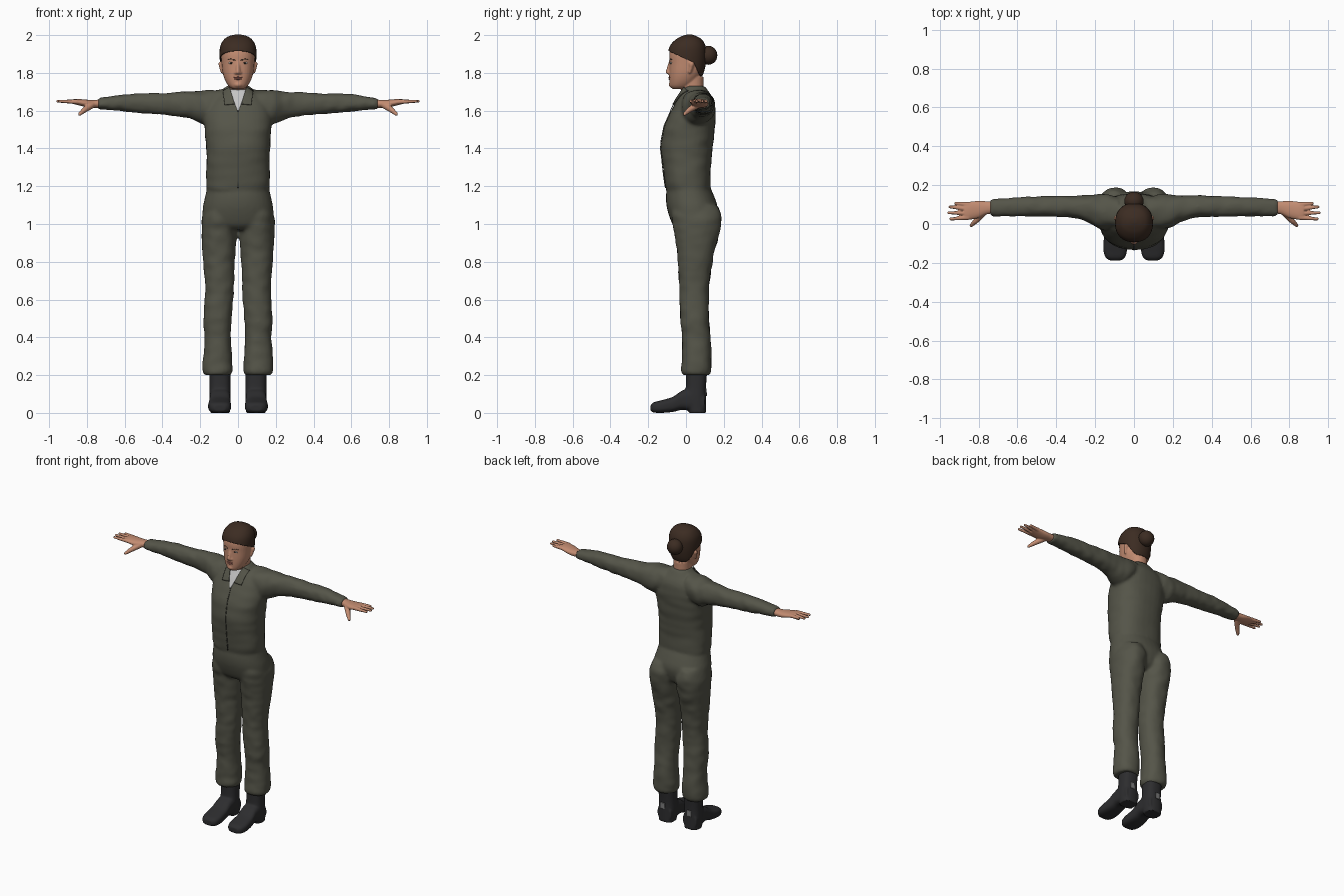
import bpy
import bmesh
import math
from mathutils import Matrix, Vector, noise
from mathutils.bvhtree import BVHTree

default_cube = bpy.data.objects.get("Cube")
if default_cube:
    bpy.data.objects.remove(default_cube, do_unlink=True)


def material(name, red, green, blue):
    mat = bpy.data.materials.new(name)
    mat.use_nodes = True
    mat.diffuse_color = (red, green, blue, 1)
    shader = mat.node_tree.nodes["Principled BSDF"]
    shader.inputs["Base Color"].default_value = (red, green, blue, 1)
    shader.inputs["Roughness"].default_value = 0.8
    return mat


OLIVE = material("olive cloth", .09, .09, .066)
SEAM = material("dark olive seam", .06, .06, .045)
SKIN = material("skin", .54, .26, .165)
LIPS = material("lips", .36, .13, .1)
HAIR = material("brown hair", .045, .025, .016)
BOOT = material("black leather", .026, .026, .028)
SHIRT = material("pale grey shirt", .55, .55, .55)
EYE = material("eye white", .6, .56, .52)
IRIS = material("dark iris", .03, .02, .015)
TAB = material("grey tab", .2, .2, .2)


def spline(rows, steps=6):
    """Smoothly interpolate the rows of a loft."""
    last = len(rows) - 1
    for i in range(last):
        quad = [rows[min(max(i + k, 0), last)] for k in (-1, 0, 1, 2)]
        for j in range(steps):
            u = j / steps
            yield [.5 * (2*b + (c - a)*u + (2*a - 5*b + 4*c - d)*u*u
                         + (3*b - a - 3*c + d)*u**3) for a, b, c, d in zip(*quad)]
    yield rows[last]


def tube(bm, axis, rows, side=1, power=2.2, wrinkle=0.0, sides=32):
    """Loft rows of (position, centre, half width, low, high) along an axis."""
    rings = []
    for t, centre, half, low, high in spline(rows):
        ring = []
        for k in range(sides):
            angle = math.tau * k / sides
            c, s = math.cos(angle), math.sin(angle)
            c = math.copysign(abs(c) ** (2 / power), c)
            s = math.copysign(abs(s) ** (2 / power), s)
            mid, tall = (low + high) / 2, (high - low) / 2
            grow = 1 + wrinkle * noise.noise(Vector((c, s, t * 17 + side)) * 1.3)
            a, b = centre + half * c * grow, mid + tall * s * grow
            x, y, z = {"x": (t, a, b), "y": (a, t, b), "z": (a, b, t)}[axis]
            ring.append(bm.verts.new((x * side, y, z)))
        rings.append(ring)
    for r, q in zip(rings, rings[1:]):
        for k in range(sides):
            n = (k + 1) % sides
            bm.faces.new((r[k], r[n], q[n], q[k]))
    bm.faces.new(rings[0])
    bm.faces.new(rings[-1])


def blob(bm, centre, size):
    matrix = Matrix.Translation(centre) @ Matrix.Diagonal((*size, 1))
    bmesh.ops.create_uvsphere(bm, u_segments=20, v_segments=12, radius=1, matrix=matrix)


def beads(bm, start, end, r_start, r_end, count=12):
    """A tapered round limb made of overlapping balls."""
    for i in range(count):
        u = i / (count - 1)
        r = r_start + (r_end - r_start) * u
        blob(bm, Vector(start).lerp(Vector(end), u), (r, r, r))


def finish(name, bm, mat, voxel=0, relax=2, thickness=0):
    bmesh.ops.recalc_face_normals(bm, faces=bm.faces[:])
    for face in bm.faces:
        face.smooth = True
    mesh = bpy.data.meshes.new(name)
    bm.to_mesh(mesh)
    bm.free()
    mesh.materials.append(mat)
    obj = bpy.data.objects.new(name, mesh)
    bpy.context.collection.objects.link(obj)
    if voxel:
        remesh = obj.modifiers.new("blend", "REMESH")
        remesh.mode = "VOXEL"
        remesh.voxel_size = voxel
        remesh.use_smooth_shade = True
        soften = obj.modifiers.new("soften", "SMOOTH")
        soften.iterations = relax
    if thickness:
        solid = obj.modifiers.new("thickness", "SOLIDIFY")
        solid.thickness = thickness
        solid.offset = 0
    return obj


def patch(name, tree, corners, mat, lift=.005, facing=-1, cells=10):
    """Lay a thin four-cornered (x, z) plate over a surface."""
    bm = bmesh.new()
    p, q, r, s = (Vector(c) for c in corners)
    grid = []
    for i in range(cells + 1):
        left, right = p.lerp(s, i / cells), q.lerp(r, i / cells)
        row = []
        for j in range(cells + 1):
            x, z = left.lerp(right, j / cells)
            hit = tree.ray_cast(Vector((x, facing, z)), Vector((0, -facing, 0)))[0]
            if hit is None:
                hit = tree.find_nearest(Vector((x, facing * .1, z)))[0]
            row.append(bm.verts.new(hit + Vector((0, facing * lift, 0))))
        grid.append(row)
    for a, b in zip(grid, grid[1:]):
        for j in range(cells):
            bm.faces.new((a[j], b[j], b[j + 1], a[j + 1]))
    return finish(name, bm, mat, thickness=.004)


# Coverall: jacket, hips, sleeves and trouser legs blended into one skin
suit = bmesh.new()
tube(suit, "z", [(1.17, 0, .157, -.1, .12), (1.2, 0, .168, -.11, .13),
                 (1.3, 0, .168, -.122, .132), (1.4, 0, .168, -.132, .142),
                 (1.5, 0, .177, -.12, .152), (1.58, 0, .18, -.088, .157),
                 (1.65, 0, .15, -.052, .15), (1.7, 0, .088, -.024, .12),
                 (1.73, 0, .064, -.01, .1)], power=2.4, wrinkle=.03)
tube(suit, "z", [(1.22, 0, .158, -.095, .115), (1.15, 0, .173, -.106, .148),
                 (1.08, 0, .187, -.1, .168), (1.0, 0, .182, -.072, .15),
                 (.97, 0, .12, -.04, .12)])
for side in (1, -1):
    tube(suit, "x", [(.08, .06, .08, 1.57, 1.712), (.17, .065, .09, 1.53, 1.707),
                     (.25, .08, .067, 1.555, 1.702), (.33, .09, .057, 1.572, 1.697),
                     (.45, .09, .053, 1.583, 1.692), (.53, .09, .051, 1.588, 1.692),
                     (.62, .088, .048, 1.598, 1.685), (.7, .085, .046, 1.605, 1.672),
                     (.74, .085, .043, 1.608, 1.667)], side, wrinkle=.09)
    tube(suit, "z", [(1.1, .095, .075, -.07, .165), (1.03, .1, .092, -.075, .188),
                     (.95, .1, .093, -.06, .175), (.85, .101, .088, -.047, .15),
                     (.75, .1, .08, -.04, .132), (.65, .098, .076, -.035, .122),
                     (.5, .108, .075, -.03, .122), (.4, .107, .07, -.02, .13),
                     (.28, .108, .078, -.022, .136), (.22, .108, .079, -.025, .132),
                     (.2, .108, .07, -.015, .122)], side, wrinkle=.06)
suit_tree = BVHTree.FromBMesh(suit)
finish("coverall", suit, OLIVE, voxel=.01, relax=4)

# Open neckline, collar flaps and front zip
patch("undershirt", suit_tree, [(-.045, 1.71), (.045, 1.71), (.003, 1.6), (-.003, 1.6)], SHIRT)
patch("front_zip", suit_tree, [(-.003, 1.6), (.003, 1.6), (.003, 1.19), (-.003, 1.19)], SEAM, .002)
for side, label in ((1, "left"), (-1, "right")):
    flap = [(.045, 1.725), (.08, 1.705), (.07, 1.63), (.018, 1.635)]
    patch(label + "_collar", suit_tree, [(x * side, z) for x, z in flap], OLIVE, .009)

# Head and neck
HEAD = [(1.715, 0, .03, -.072, 0), (1.73, 0, .05, -.084, .03),
        (1.76, 0, .068, -.088, .06), (1.8, 0, .081, -.089, .085),
        (1.85, 0, .087, -.088, .097), (1.9, 0, .09, -.088, .1),
        (1.94, 0, .085, -.076, .095), (1.97, 0, .067, -.047, .077),
        (1.985, 0, .043, -.018, .05), (1.992, 0, .015, .005, .03)]
head = bmesh.new()
tube(head, "z", HEAD)
tube(head, "z", [(1.64, 0, .05, .005, .1), (1.7, 0, .053, -.022, .093),
                 (1.78, 0, .056, -.03, .093)])
face_tree = BVHTree.FromBMesh(head)


def on_face(x, z, inset=0):
    return face_tree.ray_cast(Vector((x, -1, z)), Vector((0, 1, 0)))[0] + Vector((0, inset, 0))


beads(head, on_face(0, 1.855, .004), on_face(0, 1.805, -.007), .008, .012)
blob(head, on_face(0, 1.738, .008), (.022, .014, .014))
for side in (1, -1):
    blob(head, on_face(.012 * side, 1.8, -.001), (.009, .01, .007))
    beads(head, (.09 * side, .03, 1.847), (.085 * side, .02, 1.805), .014, .008)
finish("head", head, SKIN, voxel=.005)

# Eyes, brows and mouth
for side, label in ((1, "left"), (-1, "right")):
    eye = bmesh.new()
    blob(eye, on_face(.036 * side, 1.853, .003), (.015, .006, .006))
    finish(label + "_eye", eye, EYE)
    iris = bmesh.new()
    blob(iris, on_face(.036 * side, 1.853, -.002), (.006, .003, .0055))
    finish(label + "_iris", iris, IRIS)
    brow = bmesh.new()
    for x, z in ((.02, 1.868), (.029, 1.872), (.038, 1.873), (.047, 1.87)):
        blob(brow, on_face(x * side, z, .001), (.008, .003, .0025))
    finish(label + "_brow", brow, HAIR)
mouth = bmesh.new()
blob(mouth, on_face(0, 1.776, .003), (.024, .007, .004))
blob(mouth, on_face(0, 1.768, .003), (.02, .008, .005))
finish("lips", mouth, LIPS)

# Hair: an enlarged skull shell trimmed along the hairline, with a bun
hair = bmesh.new()
tube(hair, "z", HEAD)
pivot = Vector((0, .01, 1.86))
for vert in hair.verts:
    vert.co = pivot + (vert.co - pivot) * 1.06
brow_line = (Vector((0, -.09, 1.915)), Vector((0, .05, .11)))
ear_line = (Vector((0, .035, 1.87)), Vector((0, .09, .04)))
nape_line = (Vector((0, 0, 1.785)), Vector((0, 0, 1)))
for point, normal in (brow_line, ear_line, nape_line):
    bmesh.ops.bisect_plane(hair, geom=hair.verts[:] + hair.edges[:] + hair.faces[:],
                           plane_co=point, plane_no=normal)
bare = []
for face in hair.faces:
    over = [(face.calc_center_median() - p).dot(n) > 0 for p, n in (brow_line, ear_line, nape_line)]
    if not ((over[0] or over[1]) and over[2]):
        bare.append(face)
bmesh.ops.delete(hair, geom=bare, context="FACES")
finish("hair", hair, HAIR, thickness=.005)
bun = bmesh.new()
blob(bun, (0, .118, 1.893), (.05, .048, .05))
finish("hair_bun", bun, HAIR)

for side, label in ((1, "left"), (-1, "right")):
    # Hand with four fingers and a lowered thumb
    hand = bmesh.new()
    tube(hand, "x", [(.72, .085, .03, 1.615, 1.66), (.76, .083, .034, 1.615, 1.657),
                     (.8, .075, .044, 1.618, 1.658), (.85, .068, .046, 1.63, 1.662),
                     (.875, .067, .041, 1.636, 1.66)], side)
    for y, tip_x, tip_y in ((.1, .918, .107), (.078, .948, .088), (.055, .953, .058), (.033, .943, .026)):
        beads(hand, (.855 * side, y, 1.647), (tip_x * side, tip_y, 1.65), .0125, .008)
    beads(hand, (.775 * side, .06, 1.63), (.815 * side, .015, 1.602), .019, .014)
    beads(hand, (.815 * side, .015, 1.602), (.838 * side, -.007, 1.582), .014, .009)
    finish(label + "_hand", hand, SKIN, voxel=.004)

    # Boot with a raised arch
    boot = bmesh.new()
    tube(boot, "z", [(.25, .096, .056, 0, .115), (.14, .095, .055, 0, .106),
                     (.08, .095, .056, -.01, .107), (0, .095, .053, .015, .107)], side, power=2.5)
    tube(boot, "y", [(.1, .095, .05, .01, .1), (.03, .095, .055, .01, .13),
                     (-.02, .095, .055, .016, .118), (-.07, .097, .058, .005, .085),
                     (-.13, .097, .061, 0, .067), (-.17, .096, .051, .002, .056),
                     (-.187, .096, .03, .01, .042)], side, power=3)
    boot_tree = BVHTree.FromBMesh(boot)
    finish(label + "_boot", boot, BOOT, voxel=.006)
    low, high = sorted((.085 * side, .115 * side))
    patch(label + "_heel_tab", boot_tree, [(low, .13), (high, .13), (high, .09), (low, .09)],
          TAB, .002, facing=1)
